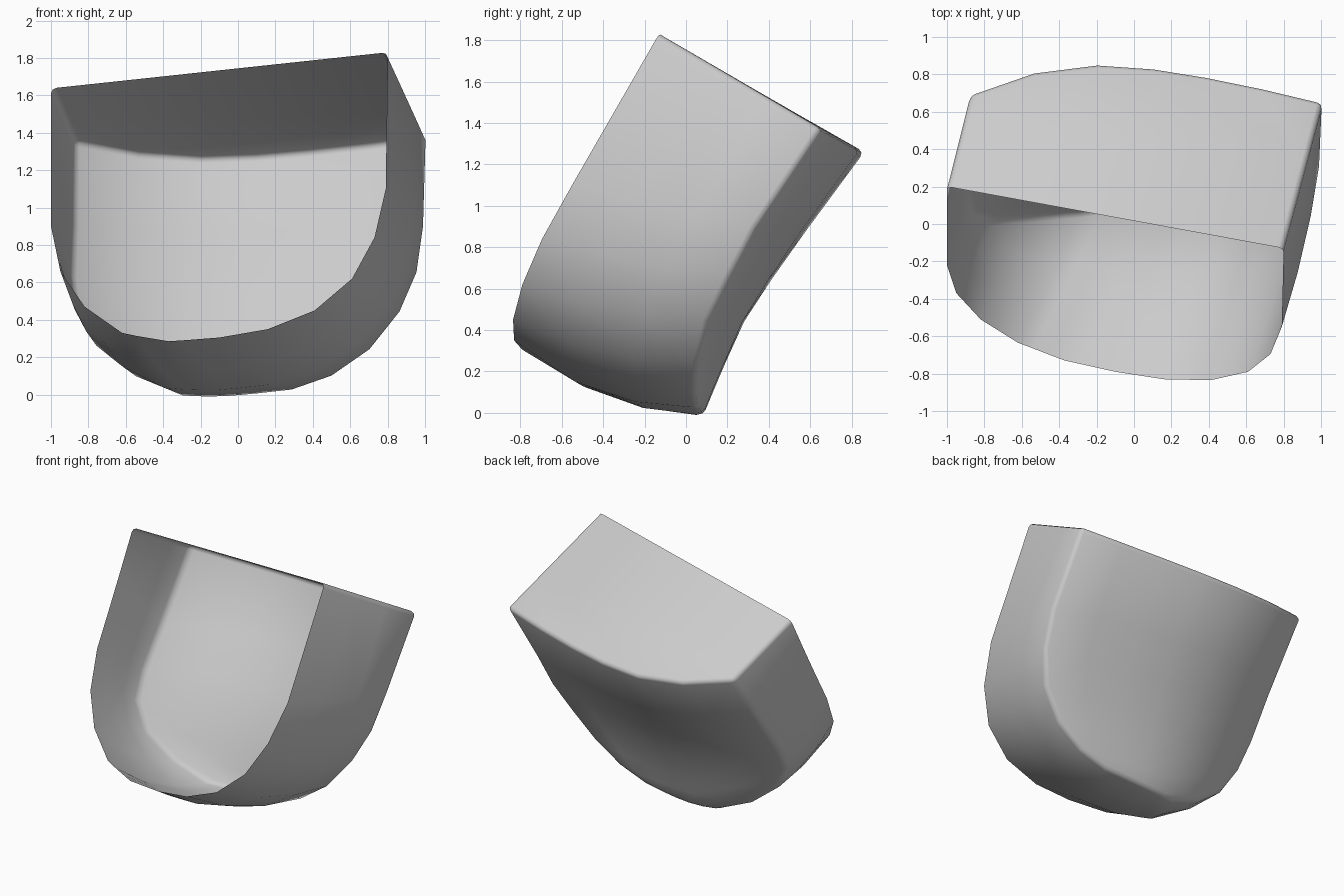
import bpy, bmesh, math
from mathutils import Vector

if "Cube" in bpy.data.objects:
    bpy.data.objects.remove(bpy.data.objects["Cube"])

# Front rim of the open scoop, from upper right around the bottom to upper left
RIM = [(.80, -.13, 1.83), (.79, -.55, 1.1), (.73, -.695, .84), (.61, -.79, .62),
       (.41, -.835, .45), (.16, -.83, .35), (-.10, -.79, .305), (-.19, -.77, .298),
       (-.28, -.75, .291), (-.37, -.73, .285), (-.45, -.70, .298), (-.54, -.665, .313),
       (-.62, -.635, .33), (-.82, -.51, .47), (-.95, -.37, .66), (-1, -.22, .90),
       (-1, -.08, 1.14), (-1, .04, 1.35), (-1, .20, 1.637)]

# Back wall cross-sections from lid to toe: left, bulge, right
ROWS = [((-.875, .70, 1.35), (-.2, .86, 1.26), (1.01, .655, 1.37)),
        ((-.88, .37, .90), (-.2, .58, .88), (.995, .335, .89)),
        ((-.89, .17, .62), (-.2, .41, .64), (.96, .21, .65)),
        ((-.865, .06, .44), (-.2, .28, .44), (.87, .11, .44)),
        ((-.745, .02, .25), (-.2, .185, .23), (.71, .06, .24)),
        ((-.53, .04, .09), (-.15, .13, .10), (.51, .05, .10)),
        ((-.28, .065, -.01), (-.08, .085, -.012), (.30, .06, .025))]
# Across the wall: position and share of the bulge
SPAN = [(0, 0), (.18, .71), (.36, 1), (.52, .92), (.67, .70), (.83, .39), (1, 0)]


def section(l, c, r):
    """One curved cross-section of the back wall."""
    l, c, r = Vector(l), Vector(c), Vector(r)
    push = c - l.lerp(r, .36)
    push.x = 0
    return [bm.verts.new(l.lerp(r, t) + push * f) for t, f in SPAN]


def strip(a, b):
    """Quads between two rows of points."""
    for i in range(len(a) - 1):
        bm.faces.new((a[i], a[i + 1], b[i + 1], b[i]))


bm = bmesh.new()

# Bulged back wall
grid = [section(*row) for row in ROWS]
for a, b in zip(grid, grid[1:]):
    strip(a, b)

# Side wall running around the U, swelling downward under the toe
rim = [bm.verts.new(p) for p in RIM]
back = [r[-1] for r in grid[:-1]] + grid[-1][::-1] + [r[0] for r in grid[-2::-1]]
last = rim
lid_ends = [[], []]
for t in (.33, .67):
    ring = []
    for p, q in zip(rim, back):
        down = min(1, max(0, 1 - q.co.z / .8))
        side = .02 if q.co.x > .6 and q.co.z < 1.2 else 0
        swell = Vector((side, -.025 * down, -.075 * down)) * 4 * t * (1 - t)
        ring.append(bm.verts.new(p.co.lerp(q.co, t) + swell))
    strip(last, ring)
    lid_ends[0].append(ring[0])
    lid_ends[1].append(ring[-1])
    last = ring
strip(last, back)

# Flat sloping lid
right_edge = [rim[0]] + lid_ends[0] + [back[0]]
left_edge = [rim[-1]] + lid_ends[1] + [back[-1]]
bm.faces.new(left_edge + grid[0][1:-1] + right_edge[::-1])

# Soft creases around the lid and the back wall
bmesh.ops.recalc_face_normals(bm, faces=bm.faces)
creases = [bm.edges.get(pair) for line in (back, grid[0], right_edge, left_edge)
           for pair in zip(line, line[1:])]
bmesh.ops.bevel(bm, geom=creases, offset=.03, segments=2, profile=.5,
                affect='EDGES', clamp_overlap=False)
bmesh.ops.recalc_face_normals(bm, faces=bm.faces)

mesh = bpy.data.meshes.new("scoop_shell")
bm.to_mesh(mesh)
bm.free()
shell = bpy.data.objects.new("scoop_shell", mesh)
bpy.context.collection.objects.link(shell)
bpy.context.view_layer.objects.active = shell
shell.select_set(True)
bpy.ops.object.shade_smooth_by_angle(angle=math.radians(60))
